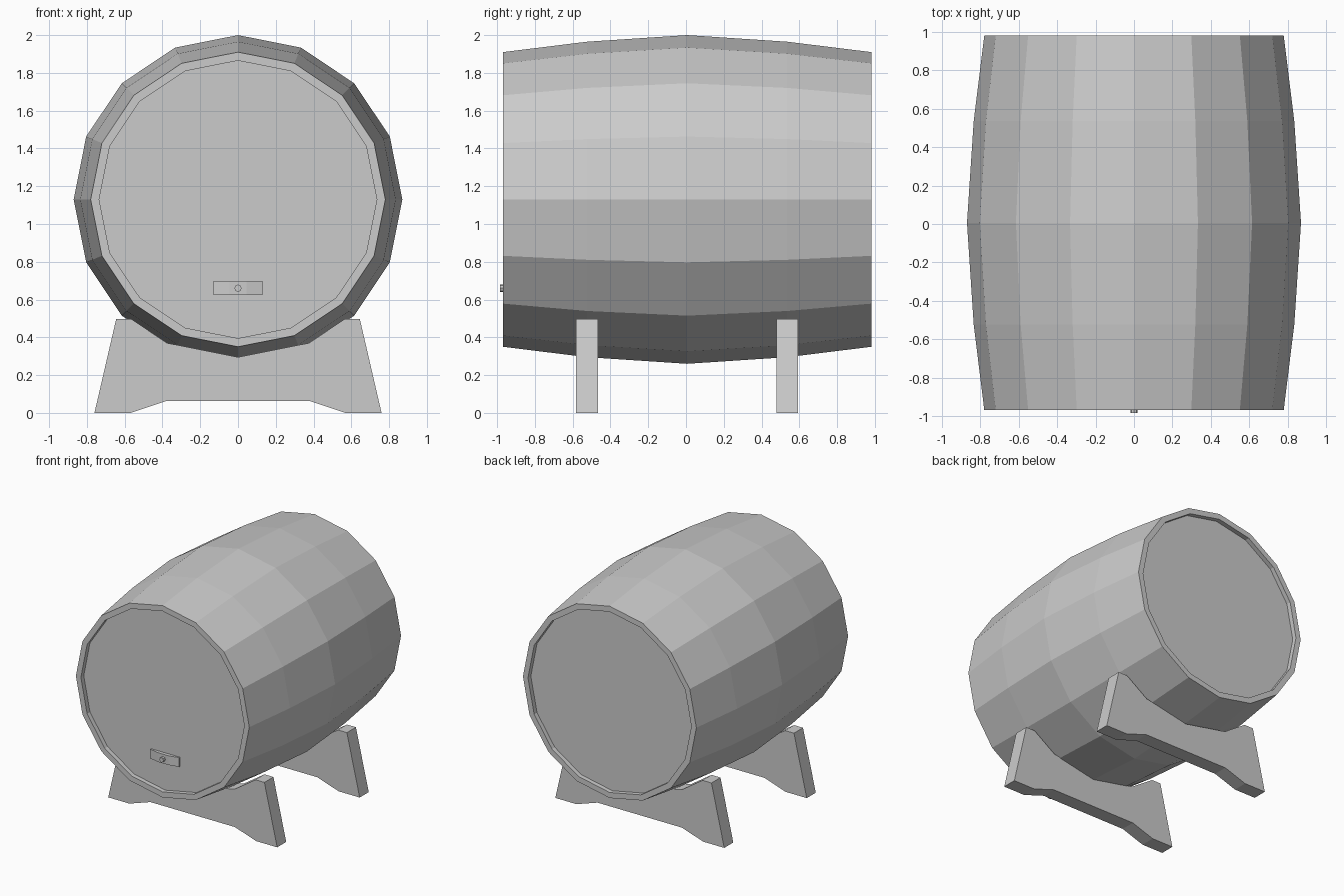
import bpy, bmesh, math

if "Cube" in bpy.data.objects:
    bpy.data.objects.remove(bpy.data.objects["Cube"])

CY, CZ = 0.006, 1.13   # barrel centre
SIDES = 16


def finish(bm, name):
    bmesh.ops.recalc_face_normals(bm, faces=bm.faces)
    me = bpy.data.meshes.new(name)
    bm.to_mesh(me)
    bm.free()
    ob = bpy.data.objects.new(name, me)
    bpy.context.collection.objects.link(ob)
    return ob


def lathe_y(name, profile, cy, cz, sides):
    """Revolve (radius, y) points around the y axis, capping both ends."""
    bm = bmesh.new()
    rings = []
    for r, y in profile:
        rings.append([bm.verts.new((r * math.sin(2 * math.pi * k / sides), cy + y,
                                    cz + r * math.cos(2 * math.pi * k / sides)))
                      for k in range(sides)])
    for a, b in zip(rings, rings[1:]):
        for k in range(sides):
            n = (k + 1) % sides
            bm.faces.new((a[k], a[n], b[n], b[k]))
    bm.faces.new(rings[0])
    bm.faces.new(rings[-1])
    return finish(bm, name)


def extrude(name, points, vec):
    """Extrude a closed outline of 3D points along vec."""
    bm = bmesh.new()
    face = bm.faces.new([bm.verts.new(p) for p in points])
    res = bmesh.ops.extrude_face_region(bm, geom=[face], use_keep_orig=True)
    verts = [g for g in res["geom"] if isinstance(g, bmesh.types.BMVert)]
    bmesh.ops.translate(bm, verts=verts, vec=vec)
    return finish(bm, name)


# Bulging barrel with a raised rim and recessed lid at each end
half = [(0.735, -0.938), (0.735, -0.975), (0.78, -0.975), (0.835, -0.53)]
profile = half + [(0.87, 0.0)] + [(r, -y) for r, y in reversed(half)]
lathe_y("barrel", profile, CY, CZ, SIDES)

# Two cradle stands with notched feet and a scooped top
right = [(0.38, 0.063), (0.57, 0), (0.76, 0), (0.645, 0.497),
         (0.565, 0.497), (0.376, 0.37)]
outline = right + [(0, 0.295)] + [(-x, z) for x, z in reversed(right)]
for label, y in (("front_stand", -0.53), ("back_stand", 0.53)):
    y0 = CY + y - 0.058
    extrude(label, [(x, y0, z) for x, z in outline], (0, 0.116, 0))

# Bowed tap plate on the front lid
lid = -0.93
plate = [(-0.13, lid), (-0.13, -0.942), (-0.045, -0.96),
         (0.045, -0.96), (0.13, -0.942), (0.13, lid)]
extrude("tap_plate", [(x, y, 0.623) for x, y in plate], (0, 0, 0.075))

# Small bung peg in the plate
lathe_y("bung_peg", [(0.019, -0.95), (0.019, -0.984)], 0, 0.66, 8)
